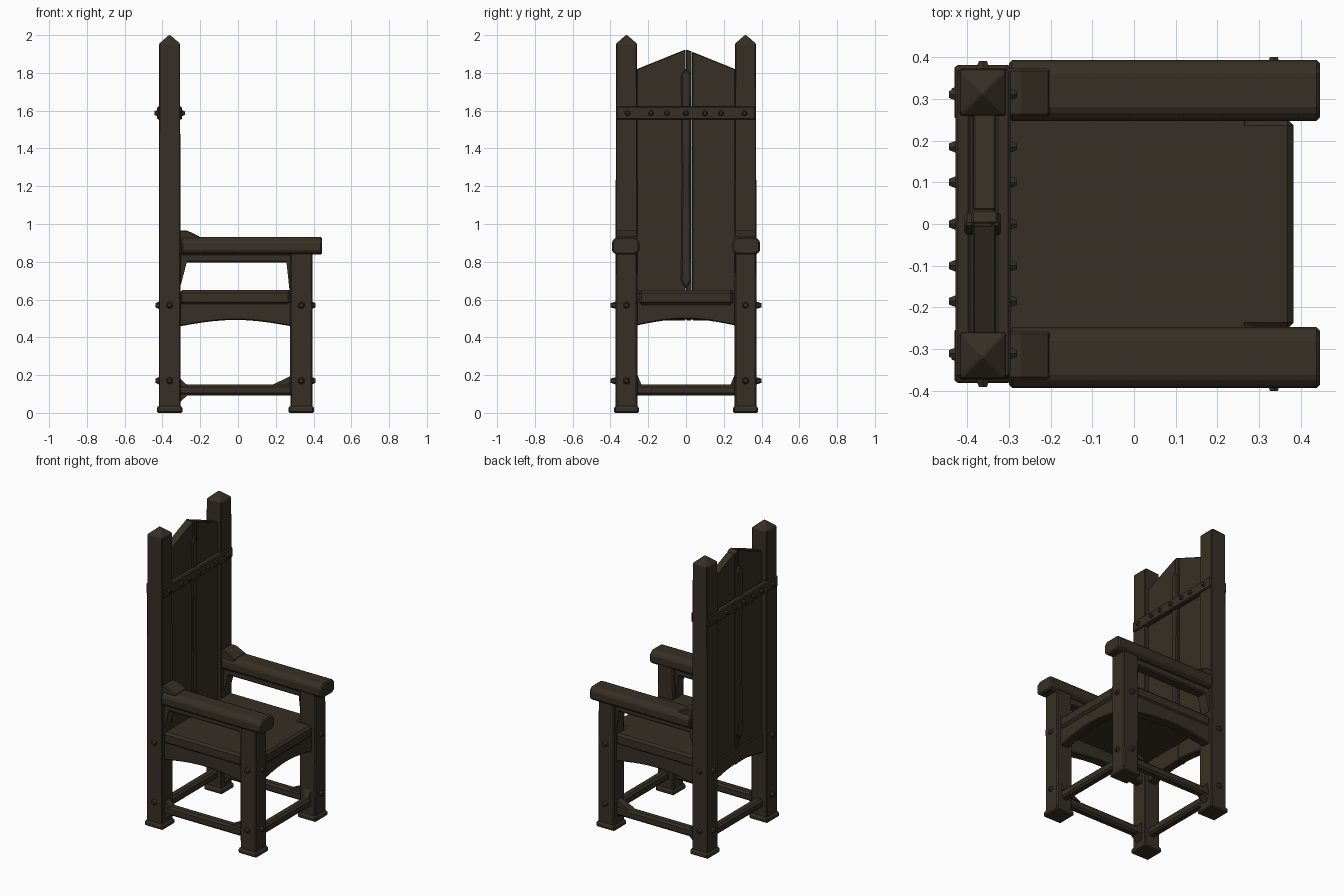
import bpy, bmesh, math
from mathutils import Vector

if "Cube" in bpy.data.objects:
    bpy.data.objects.remove(bpy.data.objects["Cube"])

wood = bpy.data.materials.new("dark brown wood")
wood.diffuse_color = (0.038, 0.028, 0.018, 1)
wood.use_nodes = True
wood.node_tree.nodes["Principled BSDF"].inputs["Base Color"].default_value = wood.diffuse_color


def finish(name, bm, bevel=0.0):
    bmesh.ops.recalc_face_normals(bm, faces=bm.faces)
    me = bpy.data.meshes.new(name)
    bm.to_mesh(me)
    bm.free()
    ob = bpy.data.objects.new(name, me)
    bpy.context.collection.objects.link(ob)
    me.materials.append(wood)
    if bevel:
        m = ob.modifiers.new("worn edges", 'BEVEL')
        m.width = bevel
        m.segments = 1
        m.limit_method = 'ANGLE'
        m.angle_limit = math.radians(35)
    return ob


def prism(name, pts, axis, a, b, bevel=0.0):
    """Extrude a 2D outline along an axis (x: pts are y,z; y: x,z; z: x,y)."""
    def at(p, t):
        return {'x': (t, p[0], p[1]), 'y': (p[0], t, p[1]), 'z': (p[0], p[1], t)}[axis]
    bm = bmesh.new()
    lo = [bm.verts.new(at(p, a)) for p in pts]
    hi = [bm.verts.new(at(p, b)) for p in pts]
    bm.faces.new(lo)
    bm.faces.new(hi)
    n = len(pts)
    for i in range(n):
        bm.faces.new((lo[i], lo[(i + 1) % n], hi[(i + 1) % n], hi[i]))
    return finish(name, bm, bevel)


def box(name, x, y, z, bevel=0.008):
    return prism(name, [(x[0], y[0]), (x[1], y[0]), (x[1], y[1]), (x[0], y[1])], 'z', z[0], z[1], bevel)


def tower(name, cx, cy, rings):
    """Square rings of (half x, half y, z) stacked into a post."""
    bm = bmesh.new()
    prev = None
    for hx, hy, z in rings:
        ring = [bm.verts.new((cx + sx * hx, cy + sy * hy, z))
                for sx, sy in ((-1, -1), (1, -1), (1, 1), (-1, 1))]
        if prev:
            for i in range(4):
                bm.faces.new((prev[i], prev[(i + 1) % 4], ring[(i + 1) % 4], ring[i]))
        else:
            bm.faces.new(ring)
        prev = ring
    bm.faces.new(prev)
    return finish(name, bm, 0.007)


def stud(name, pos, direction, r=0.022, h=0.022):
    """Six-sided tapered nail head."""
    bm = bmesh.new()
    bmesh.ops.create_cone(bm, cap_ends=True, segments=6, radius1=r, radius2=r * 0.55, depth=h)
    d = Vector(direction)
    rot = d.to_track_quat('Z', 'Y').to_matrix()
    bmesh.ops.rotate(bm, matrix=rot, verts=bm.verts)
    bmesh.ops.translate(bm, vec=Vector(pos) + d * h * 0.4, verts=bm.verts)
    return finish(name, bm)


def arch(a, b, top, low, mid, n=10):
    """Outline of a board with an arched lower edge."""
    pts = [(b, top), (a, top)]
    for i in range(n + 1):
        t = i / n
        pts.append((a + (b - a) * t, low + (mid - low) * math.sin(math.pi * t)))
    return pts


BX, FX, LY = -0.362, 0.335, 0.315
for s, side in ((-1, "right"), (1, "left")):
    y = s * LY
    # tall back post with pointed top, front leg, feet
    tower(side + "_back_post", BX, y, [(.057, .057, 0), (.057, .057, 1.2), (.055, .055, 1.955), (.004, .004, 2.0)])
    tower(side + "_front_leg", FX, y, [(.058, .058, 0), (.060, .058, 0.6), (.058, .056, 0.86)])
    for x, part in ((BX, "back"), (FX, "front")):
        tower(f"{side}_{part}_foot", x, y, [(.068, .066, 0), (.068, .066, 0.025), (.058, .058, 0.04)])

    # armrest: chamfered beam with a raised rear block and rail beneath
    w, c = 0.073, 0.025
    ya = s * 0.320
    oct_pts = [(ya - w, .855), (ya - w + c, .838), (ya + w - c, .838), (ya + w, .855),
               (ya + w, .908), (ya + w - c, .931), (ya - w + c, .931), (ya - w, .908)]
    prism(side + "_armrest", oct_pts, 'x', -0.30, 0.445, 0.008)
    prism(side + "_armrest_rear_block",
          [(-.31, .84), (-.22, .84), (-.20, .932), (-.27, .966), (-.31, .966)], 'y', y - .058, y + .058, .006)
    box(side + "_arm_rail", (-.31, .29), (y - .035, y + .035), (.797, .845))
    prism(side + "_rear_arm_brace", [(-.31, .68), (-.302, .68), (-.268, .81), (-.31, .81)], 'y', y - .035, y + .035)
    prism(side + "_front_arm_brace", [(.285, .62), (.276, .62), (.255, .81), (.285, .81)], 'y', y - .035, y + .035)

    # side apron, stretcher and little wedges at the floor
    prism(side + "_apron", arch(-.31, .285, .60, .458, .492), 'y', y - .03, y + .032, .006)
    box(side + "_stretcher", (-.32, .29), (y - .028, y + .028), (.092, .150), .012)
    prism(side + "_front_wedge", [(.18, .148), (.285, .148), (.285, .198)], 'y', y - .025, y + .025)
    prism(side + "_rear_wedge", [(-.315, .05), (-.26, .10), (-.27, .148), (-.315, .19)], 'y', y - .025, y + .025)
    prism(side + "_cross_wedge", [(s * .265, .148), (s * .235, .148), (s * .265, .22)], 'x', FX - .025, FX + .025)

    # studs on the outer faces of posts and legs
    for z in (0.17, 0.57):
        stud(side + "_back_post_stud", (BX, s * .372, z), (0, s, 0), .02, .02)
        stud(side + "_back_post_stud", (BX - .057, y, z), (-1, 0, 0), .02, .02)
        stud(side + "_front_leg_stud", (FX, s * .373, z), (0, s, 0), .02, .03)
        stud(side + "_front_leg_stud", (FX + .059, y, z), (1, 0, 0), .02, .018)

# seat slab, notched around the legs
prism("seat", [(-.31, -.355), (.278, -.355), (.278, -.25), (.382, -.25),
               (.382, .25), (.278, .25), (.278, .355), (-.31, .355)], 'z', .572, .650, .014)

# front and back aprons and stretchers
for x, part in ((BX, "back"), (FX, "front")):
    prism(part + "_apron", arch(-.265, .265, .60, .462, .497), 'x', x - .03, x + .032, .006)
    box(part + "_stretcher", (x - .028, x + .028), (-.27, .27), (.092, .150), .012)

# back panel: three planks following the gable
def gable(y):
    return 1.925 - 0.105 * abs(y) / 0.26

for i, (a, b, t) in enumerate(((-.262, -.002, .028), (.001, .030, .031), (.033, .262, .027))):
    prism(f"back_plank_{i + 1}", [(a, .49), (b, .49), (b, gable(b)), (a, gable(a))], 'x', BX + .004 - t, BX + .004 + t, .004)

# straps across the back with studs, and pointed centre batten, on both faces
for s, part in ((1, "front"), (-1, "rear")):
    x0, x1 = sorted((BX + s * .03, BX + s * .066))
    box(part + "_strap", (x0, x1), (-.368, .368), (1.552, 1.622), .006)
    for y in (-.31, -.185, -.10, 0, .10, .185, .31):
        stud(part + "_strap_stud", (BX + s * .065, y, 1.587), (s, 0, 0), .017, .018)
    x0, x1 = sorted((BX + s * .02, BX + s * .044))
    prism(part + "_centre_batten", [(0, .655), (.026, .70), (.022, 1.25), (.026, 1.79), (0, 1.825),
                                    (-.026, 1.79), (-.022, 1.25), (-.026, .70)], 'x', x0, x1, .006)
